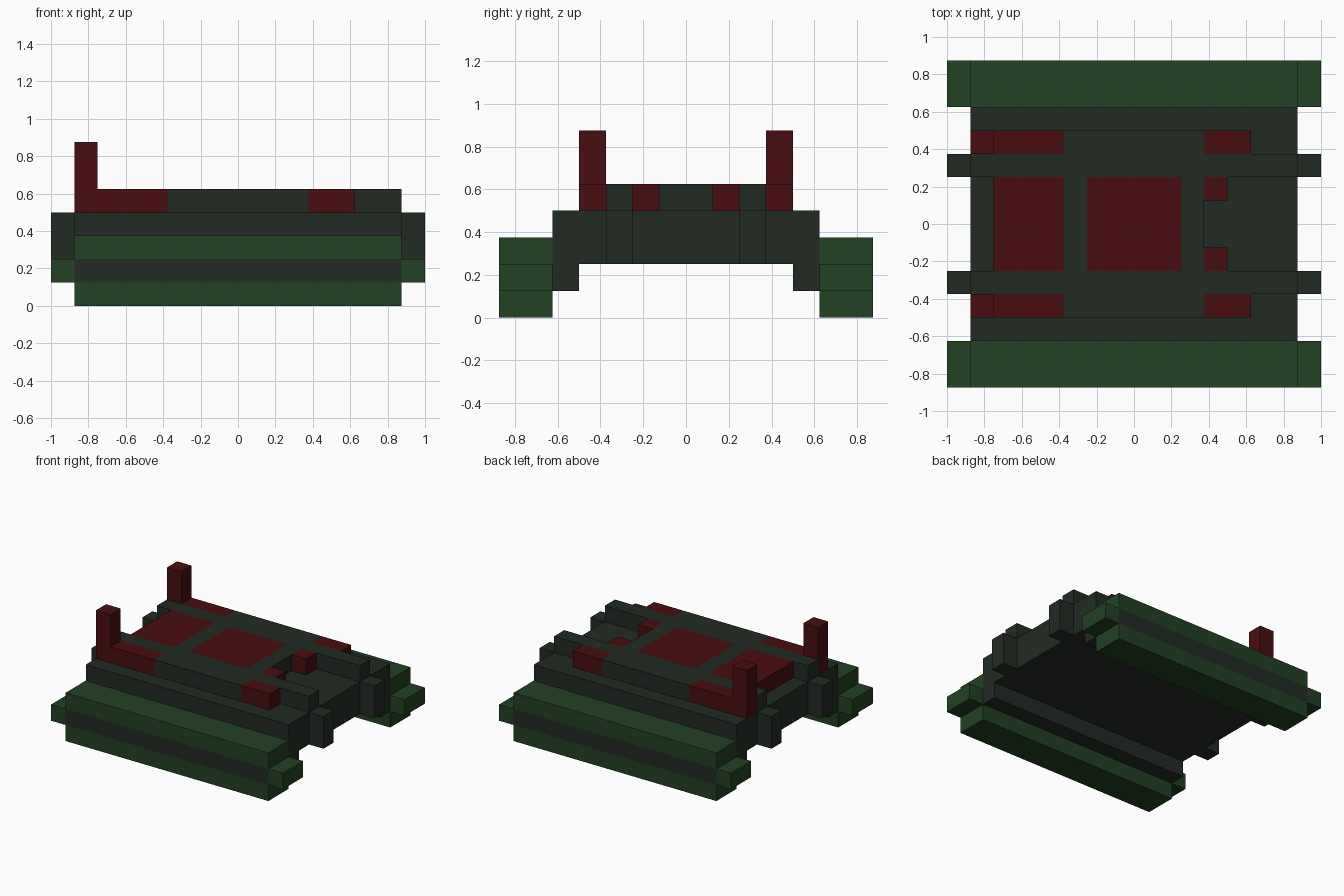
import bpy, bmesh
from mathutils import Vector

cube = bpy.data.objects.get("Cube")
if cube:
    bpy.data.objects.remove(cube, do_unlink=True)

U = 0.125  # one block of the model's grid


def material(name, color):
    m = bpy.data.materials.new(name)
    m.use_nodes = True
    m.diffuse_color = (*color, 1)
    m.node_tree.nodes["Principled BSDF"].inputs["Base Color"].default_value = (*color, 1)
    return m


GREEN = material("track green", (0.016, 0.052, 0.017))
DARK = material("dark hull", (0.016, 0.024, 0.017))
RED = material("deep red", (0.068, 0.004, 0.005))


def finish(name, bm, mats, mirror):
    bmesh.ops.recalc_face_normals(bm, faces=bm.faces)
    mesh = bpy.data.meshes.new(name)
    bm.to_mesh(mesh)
    bm.free()
    for m in mats:
        mesh.materials.append(m)
    ob = bpy.data.objects.new(name, mesh)
    bpy.context.collection.objects.link(ob)
    if mirror:
        mod = ob.modifiers.new("Mirror", "MIRROR")
        mod.use_axis = (False, True, False)
        mod.use_clip = False
        mod.use_mirror_merge = False
    return ob


def box_mesh(x, y, z):
    bm = bmesh.new()
    bmesh.ops.create_cube(bm, size=1)
    for v in bm.verts:
        v.co = Vector([(r[0] if c < 0 else r[1]) * U for c, r in zip(v.co, (x, y, z))])
    return bm


def box(name, x, y, z, mat, mirror=False):
    return finish(name, box_mesh(x, y, z), [mat], mirror)


# Tracks with a dark band on the outer face
bm = box_mesh((-7, 7), (5, 7), (0, 3))
for level in (1, 2):
    bmesh.ops.bisect_plane(bm, geom=bm.verts[:] + bm.edges[:] + bm.faces[:],
                           plane_co=(0, 0, level * U), plane_no=(0, 0, 1))
bm.normal_update()
for f in bm.faces:
    c = f.calc_center_median()
    f.material_index = int(f.normal.y > 0.9 and U < c.z < 2 * U)
finish("tracks", bm, [GREEN, DARK], True)

for end, x in (("right", (-8, -7)), ("left", (7, 8))):
    box(end + "_track_ends", x, (5, 7), (1, 2), GREEN, True)
    box(end + "_hull_brackets", x, (2, 3), (2, 4), DARK, True)

# Hull: an upside-down channel extruded along x
bm = bmesh.new()
profile = [(-5, 1), (-4, 1), (-4, 2), (4, 2), (4, 1), (5, 1), (5, 4), (-5, 4)]
face = bm.faces.new([bm.verts.new((-7 * U, y * U, z * U)) for y, z in profile])
side = bmesh.ops.extrude_face_region(bm, geom=[face])
bmesh.ops.translate(bm, vec=(14 * U, 0, 0),
                    verts=[g for g in side["geom"] if isinstance(g, bmesh.types.BMVert)])
finish("hull", bm, [DARK], False)

# Raised deck
DECK = (4, 5)
box("deck_ridges", (-7, 7), (2, 3), DECK, DARK, True)
box("deck_sides", (-3, 3), (3, 4), DECK, DARK, True)
box("rear_crossbar", (-3, -2), (-2, 2), DECK, DARK)
box("forward_crossbar", (2, 3), (-2, 2), DECK, DARK)

# Red panels, blocks and posts
box("rear_panel", (-6, -3), (-2, 2), DECK, RED)
box("middle_panel", (-2, 2), (-2, 2), DECK, RED)
box("rear_side_blocks", (-7, -3), (3, 4), DECK, RED, True)
box("forward_side_blocks", (3, 5), (3, 4), DECK, RED, True)
box("inner_blocks", (3, 4), (1, 2), DECK, RED, True)
box("posts", (-7, -6), (3, 4), (5, 7), RED, True)
